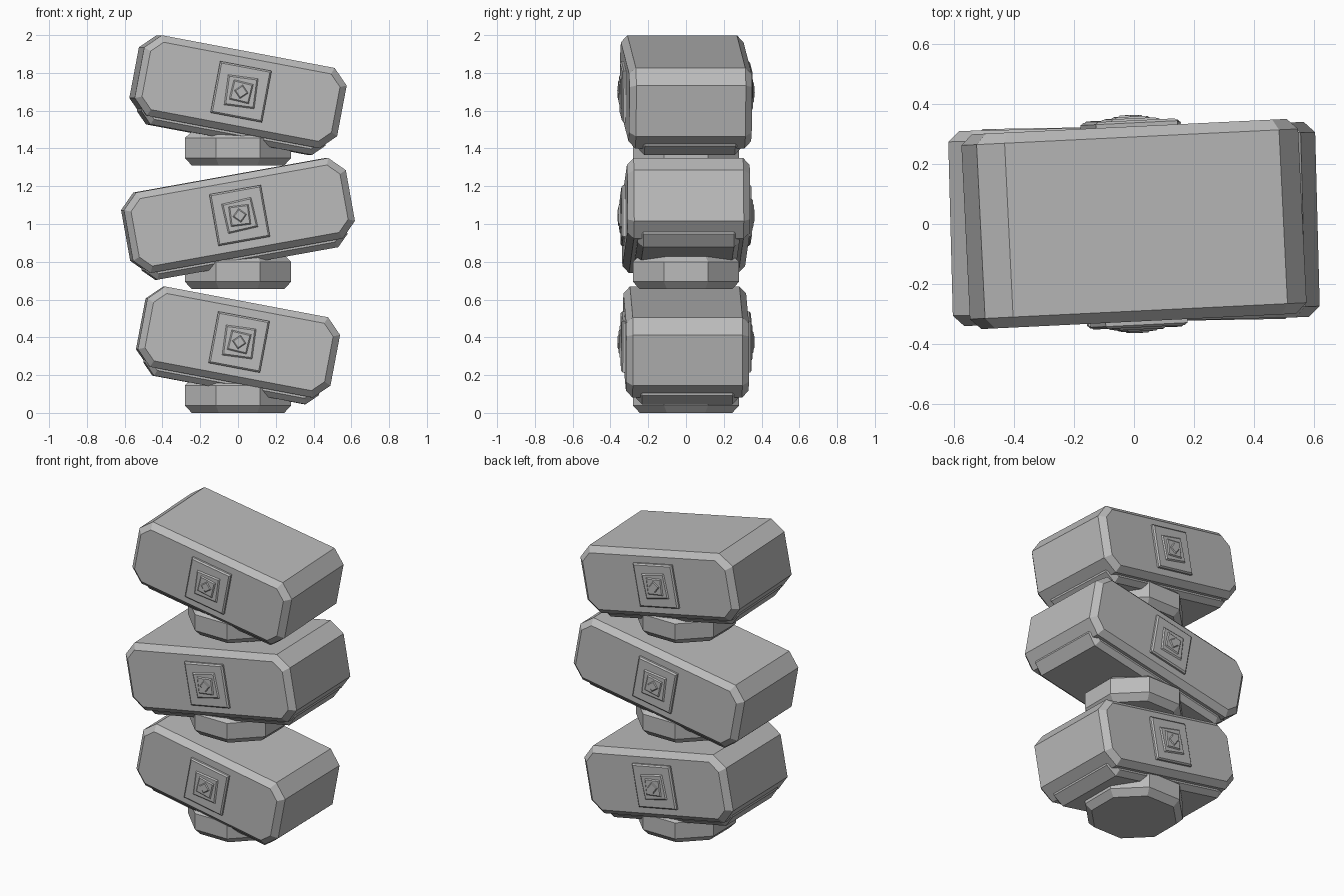
import bpy, bmesh
from math import cos, sin, pi, radians
from mathutils import Matrix, Vector

cube = bpy.data.objects.get("Cube")
if cube:
    bpy.data.objects.remove(cube, do_unlink=True)

stone = bpy.data.materials.new("grey_stone")
stone.use_nodes = True
GREY = (0.5, 0.5, 0.5, 1)
stone.diffuse_color = GREY
stone.node_tree.nodes["Principled BSDF"].inputs["Base Color"].default_value = GREY


def loft(name, rings, matrix):
    """Skin a stack of equal-length rings and cap both ends."""
    bm = bmesh.new()
    loops = [[bm.verts.new(p) for p in ring] for ring in rings]
    n = len(loops[0])
    for a, b in zip(loops, loops[1:]):
        for i in range(n):
            j = (i + 1) % n
            bm.faces.new((a[i], a[j], b[j], b[i]))
    bm.faces.new(loops[0])
    bm.faces.new(loops[-1])
    bmesh.ops.recalc_face_normals(bm, faces=bm.faces)
    mesh = bpy.data.meshes.new(name)
    bm.to_mesh(mesh)
    bm.free()
    mesh.materials.append(stone)
    obj = bpy.data.objects.new(name, mesh)
    obj.matrix_world = matrix
    bpy.context.collection.objects.link(obj)
    return obj


def octagon(l, h, c, y, z=0):
    """Rectangle with cut corners in the xz plane."""
    quarter = [(l, h - c), (l - c, h)]
    pts = quarter + [(-x, k) for x, k in reversed(quarter)]
    pts += [(-x, -k) for x, k in pts]
    return [Vector((x, y, k + z)) for x, k in pts]


def slab(name, l, h, d, c, b, matrix, z=0):
    """Octagonal bar along y with bevelled front and back rims."""
    small = (l - b, h - b, c - 0.586 * b)
    loft(name, [octagon(*small, -d, z), octagon(l, h, c, b - d, z),
                octagon(l, h, c, d - b, z), octagon(*small, d, z)], matrix)


def polygon(r, n, z, turn):
    return [Vector((r * cos(turn + 2 * pi * i / n), r * sin(turn + 2 * pi * i / n), z))
            for i in range(n)]


H, D = 0.2165, 0.325
# stone levels: name, half length, centre height, tilt, yaw, collar base
levels = [("lower", 0.519, 0.375, 10.7, 1, 0),
          ("middle", 0.597, 1.045, -10.2, 1.5, 0.655),
          ("upper", 0.546, 1.70, 10.7, 2.8, 1.31)]
# medallion tiers: half diagonal, start height, end height, turn
tiers = [(0.196, -0.02, 0.02, 45), (0.115, 0.01, 0.027, 48),
         (0.078, 0.02, 0.033, 42), (0.042, 0.03, 0.038, 0)]

for level, length, height, tilt, yaw, base in levels:
    pose = (Matrix.Translation((0, 0, height)) @ Matrix.Rotation(radians(yaw), 4, 'Z')
            @ Matrix.Rotation(radians(tilt), 4, 'Y'))
    slab(level + "_block", length, H, D, 0.08, 0.035, pose)
    slab(level + "_under_plate", length - 0.05, 0.08, 0.27, 0.06, 0.03, pose, -0.178)

    # stepped square medallions on the front and back
    for side, spin in (("front", 0), ("back", pi)):
        face = (pose @ Matrix.Rotation(spin, 4, 'Z') @ Matrix.Translation((0, -D, 0))
                @ Matrix.Rotation(pi / 2, 4, 'X'))
        for i, (r, z0, z1, turn) in enumerate(tiers):
            t = radians(turn)
            loft(f"{level}_{side}_medallion_{i + 1}",
                 [polygon(r, 4, z0, t), polygon(r, 4, z1 - 0.008, t),
                  polygon(r - 0.012, 4, z1, t)], face)

    # eight-sided collar under each block
    collar = [(0.265, 0), (0.305, 0.04), (0.305, 0.145), (0.27, 0.175)]
    loft(level + "_collar", [polygon(r, 8, z, pi / 8) for r, z in collar],
         Matrix.Translation((0, 0, base)))
